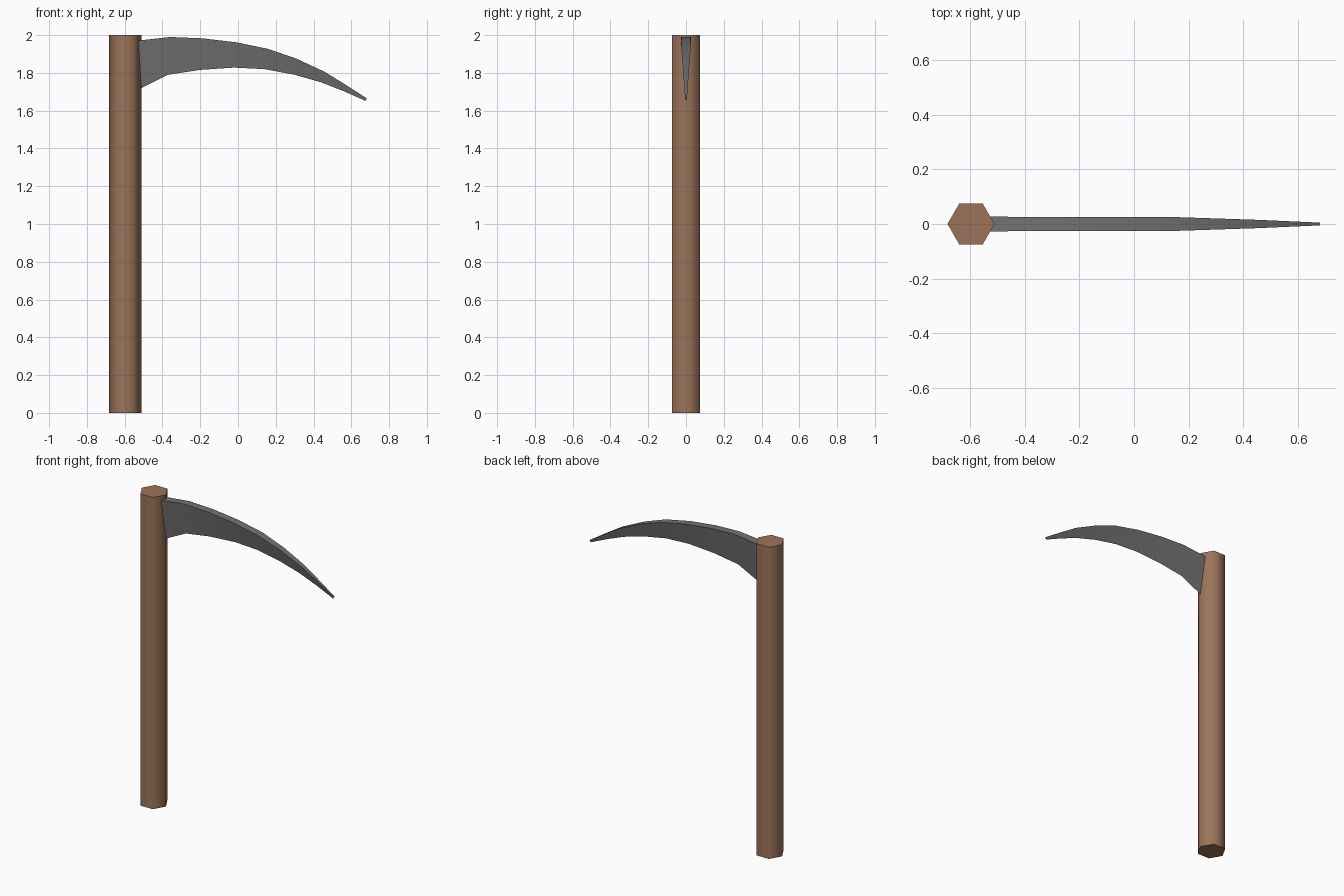
import bpy, bmesh, math

if "Cube" in bpy.data.objects:
    bpy.data.objects.remove(bpy.data.objects["Cube"])


def material(name, rgb):
    m = bpy.data.materials.new(name)
    m.diffuse_color = (*rgb, 1)
    m.use_nodes = True
    m.node_tree.nodes["Principled BSDF"].inputs["Base Color"].default_value = m.diffuse_color
    return m


def finish(obj, mat, angle):
    obj.data.materials.append(mat)
    bpy.ops.object.select_all(action='DESELECT')
    obj.select_set(True)
    bpy.context.view_layer.objects.active = obj
    bpy.ops.object.shade_smooth_by_angle(angle=math.radians(angle))


wood = material("brown wood", (0.33, 0.175, 0.103))
steel = material("grey steel", (0.17, 0.17, 0.17))

# Handle: six-sided post, a corner pointing toward the blade
bpy.ops.mesh.primitive_cylinder_add(vertices=6, radius=0.086, depth=2,
                                    location=(-0.597, 0, 1), rotation=(0, 0, math.pi / 6))
handle = bpy.context.object
handle.name = "handle"
finish(handle, wood, 70)

# Blade: wedge section swept along the curve
# each station: spine x, spine z, edge x, edge z, half thickness of the spine
stations = [
    (-0.555, 1.968, -0.555, 1.698, 0.028),
    (-0.36, 1.99, -0.37, 1.79, 0.025),
    (-0.19, 1.983, -0.20, 1.816, 0.025),
    (-0.01, 1.962, -0.02, 1.828, 0.025),
    (0.16, 1.927, 0.14, 1.82, 0.025),
    (0.31, 1.875, 0.30, 1.79, 0.020),
    (0.46, 1.805, 0.44, 1.75, 0.015),
    (0.57, 1.737, 0.56, 1.703, 0.010),
    (0.682, 1.665, 0.675, 1.652, 0.005),
]
bm = bmesh.new()
rings = [[bm.verts.new(p) for p in ((sx, -t, sz), (sx, t, sz), (ex, 0, ez))]
         for sx, sz, ex, ez, t in stations]
for a, b in zip(rings, rings[1:]):
    for i in range(3):
        j = (i + 1) % 3
        bm.faces.new((a[i], a[j], b[j], b[i]))
bm.faces.new(rings[0])
bm.faces.new(rings[-1])
bmesh.ops.recalc_face_normals(bm, faces=bm.faces)
mesh = bpy.data.meshes.new("blade")
bm.to_mesh(mesh)
bm.free()
blade = bpy.data.objects.new("blade", mesh)
bpy.context.collection.objects.link(blade)
finish(blade, steel, 30)
